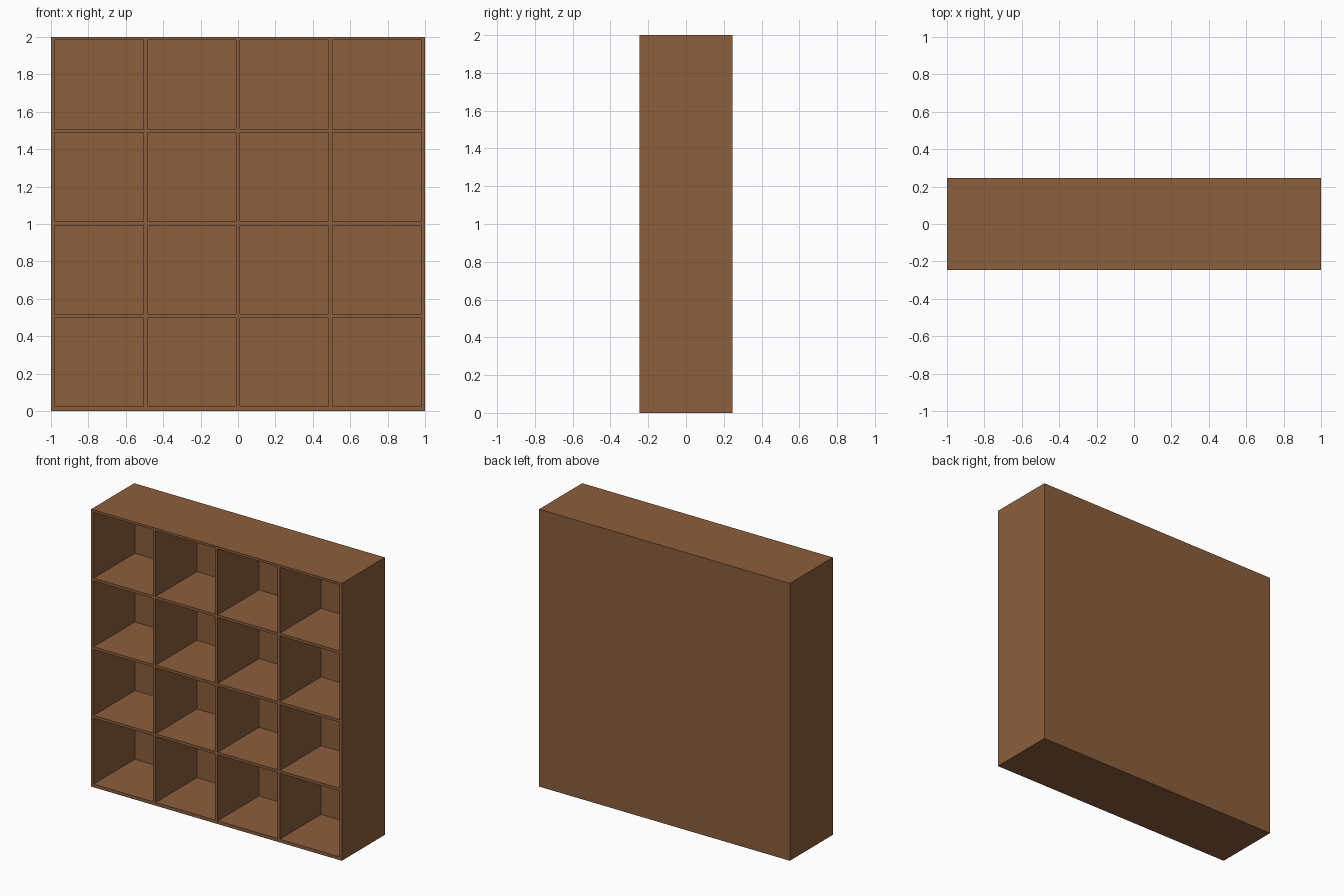
import bpy
import bmesh
from mathutils import Vector

if "Cube" in bpy.data.objects:
    bpy.data.objects.remove(bpy.data.objects["Cube"])

WIDTH, DEPTH, HEIGHT = 2.0, 0.49, 2.0
BOARD, BACK, CELLS = 0.02, 0.02, 4
OPENING = (WIDTH - (CELLS + 1) * BOARD) / CELLS
FRONT = -DEPTH / 2


def openings(start, lift=0.0):
    """Start and end of every compartment along one axis."""
    spans = []
    for i in range(CELLS):
        low = start + BOARD + i * (OPENING + BOARD) + lift
        spans.append((low, low + OPENING))
    return spans


columns = openings(-WIDTH / 2)
rows = openings(0.0, 0.003)

# Solid cabinet block
bm = bmesh.new()
bmesh.ops.create_cube(bm, size=1)
bmesh.ops.scale(bm, vec=(WIDTH, DEPTH, HEIGHT), verts=bm.verts)
bmesh.ops.translate(bm, vec=(0, 0, HEIGHT / 2), verts=bm.verts)


def cut_front(point, normal):
    """Split only the front surface along a plane."""
    bm.normal_update()
    faces = [f for f in bm.faces if f.normal.y < -0.9]
    edges = {e for f in faces for e in f.edges}
    verts = {v for f in faces for v in f.verts}
    bmesh.ops.bisect_plane(bm, geom=[*faces, *edges, *verts],
                           plane_co=point, plane_no=normal)


# Board edges drawn into the front
for span in columns:
    for x in span:
        cut_front((x, 0, 0), (1, 0, 0))
for span in rows:
    for z in span:
        cut_front((0, 0, z), (0, 0, 1))


def inside(value, spans):
    return any(low < value < high for low, high in spans)


# Sixteen open compartments pushed in to the back panel
bm.normal_update()
cells = []
for f in bm.faces:
    c = f.calc_center_median()
    if f.normal.y < -0.9 and inside(c.x, columns) and inside(c.z, rows):
        cells.append(f)
pushed = bmesh.ops.extrude_discrete_faces(bm, faces=cells)["faces"]
floor_verts = list({v for f in pushed for v in f.verts})
bmesh.ops.translate(bm, vec=Vector((0, DEPTH - BACK, 0)), verts=floor_verts)
bmesh.ops.remove_doubles(bm, verts=bm.verts, dist=0.0005)
bmesh.ops.recalc_face_normals(bm, faces=bm.faces)

mesh = bpy.data.meshes.new("cube_shelf")
bm.to_mesh(mesh)
bm.free()
shelf = bpy.data.objects.new("cube_shelf", mesh)
bpy.context.collection.objects.link(shelf)

# Brown wood
wood = bpy.data.materials.new("wood")
wood.diffuse_color = (0.258, 0.112, 0.045, 1)
wood.use_nodes = True
wood.node_tree.nodes["Principled BSDF"].inputs["Base Color"].default_value = wood.diffuse_color
mesh.materials.append(wood)
